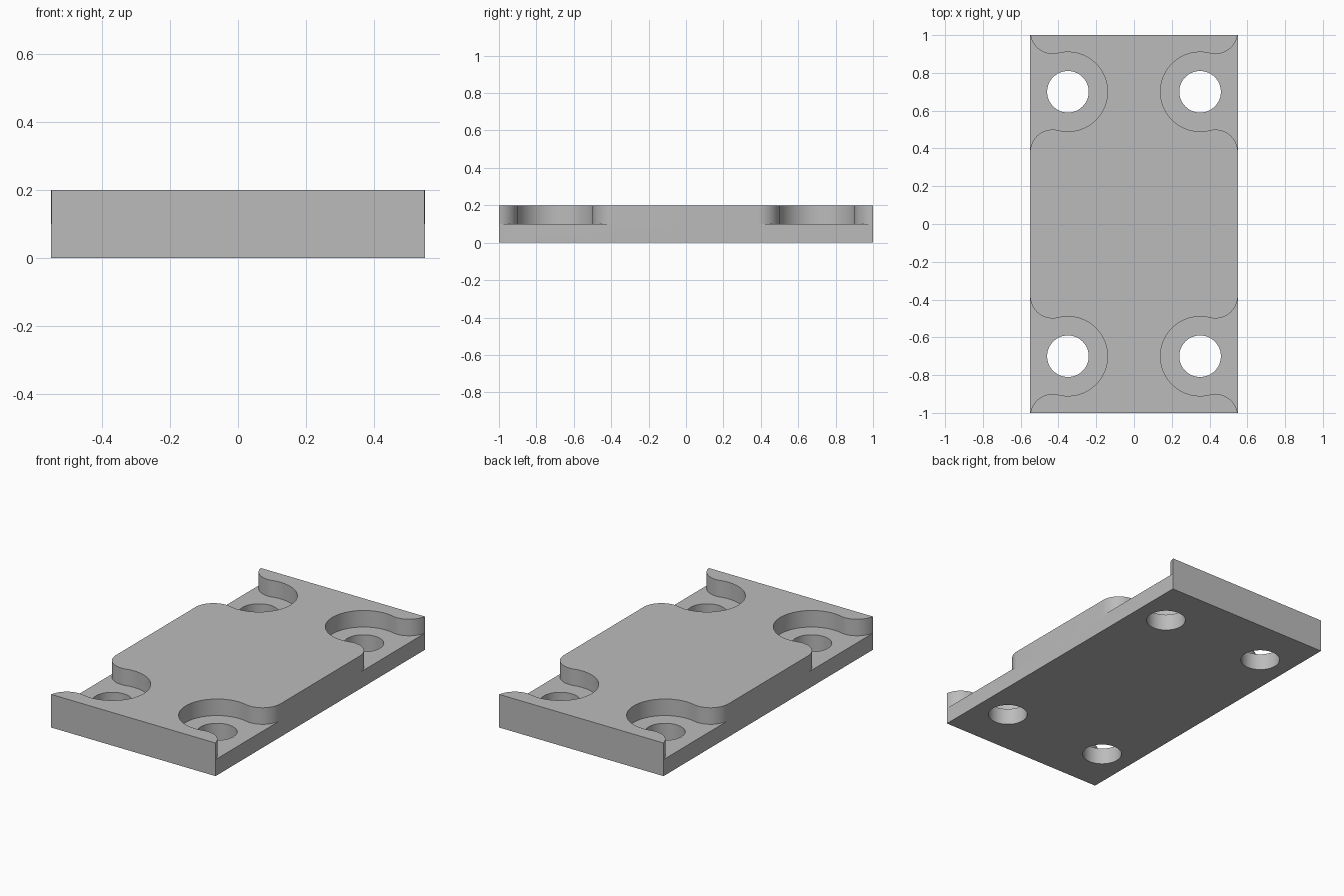
import bpy
import bmesh
from math import atan2, cos, sin, pi, tau

if "Cube" in bpy.data.objects:
    bpy.data.objects.remove(bpy.data.objects["Cube"], do_unlink=True)

# Plate and pocket dimensions
HALF_X, HALF_Y, HEIGHT = 0.55, 1.0, 0.2
HOLE_X, HOLE_Y, HOLE_R = 0.35, 0.7, 0.11
POCKET_R, FILLET_R, POCKET_FLOOR = 0.21, 0.12, 0.1
FILLET_X, FILLET_Y = 0.08, 0.32   # fillet centre relative to the hole

grey = bpy.data.materials.new("plain grey")
grey.use_nodes = True
colour = (0.5, 0.5, 0.5, 1)
grey.diffuse_color = colour
grey.node_tree.nodes["Principled BSDF"].inputs["Base Color"].default_value = colour


def arc(cx, cy, r, start, end, steps):
    angles = [start + (end - start) * i / steps for i in range(steps + 1)]
    return [(cx + r * cos(a), cy + r * sin(a)) for a in angles]


def prisms(name, outlines, bottom, top):
    """Extrude each closed outline from bottom to top, all in one object."""
    bm = bmesh.new()
    for outline in outlines:
        face = bm.faces.new([bm.verts.new((x, y, bottom)) for x, y in outline])
        extruded = bmesh.ops.extrude_face_region(bm, geom=[face])["geom"]
        verts = [v for v in extruded if isinstance(v, bmesh.types.BMVert)]
        bmesh.ops.translate(bm, verts=verts, vec=(0, 0, top - bottom))
    bmesh.ops.recalc_face_normals(bm, faces=bm.faces)
    mesh = bpy.data.meshes.new(name)
    bm.to_mesh(mesh)
    bm.free()
    mesh.materials.append(grey)
    obj = bpy.data.objects.new(name, mesh)
    bpy.context.collection.objects.link(obj)
    return obj


def four_corners(outline):
    """Place an outline around each hole, mirrored to the four corners."""
    return [[(sx * (HOLE_X + x), sy * (HOLE_Y + y)) for x, y in outline]
            for sx in (-1, 1) for sy in (-1, 1)]


# Pocket outline: round seat flowing through fillets to the open side
touch = atan2(FILLET_Y, FILLET_X)
seat = arc(0, 0, POCKET_R, touch, tau - touch, 64)
upper = arc(FILLET_X, FILLET_Y, FILLET_R, tau, touch + pi, 24)[:-1]
lower = [(x, -y) for x, y in reversed(upper)]
pocket = [(0.3, FILLET_Y)] + upper + seat + lower + [(0.3, -FILLET_Y)]
bore = arc(0, 0, HOLE_R, 0, tau, 64)[:-1]

plate = prisms("mounting_plate", [[(-HALF_X, -HALF_Y), (HALF_X, -HALF_Y),
                                   (HALF_X, HALF_Y), (-HALF_X, HALF_Y)]], 0, HEIGHT)
cutters = [prisms("pocket_cutter", four_corners(pocket), POCKET_FLOOR, HEIGHT + 0.1),
           prisms("bolt_hole_cutter", four_corners(bore), -0.1, HEIGHT + 0.1)]

# Cut the pockets and bolt holes, then drop the cutters
bpy.ops.object.select_all(action="DESELECT")
bpy.context.view_layer.objects.active = plate
plate.select_set(True)
for cutter in cutters:
    cutter.hide_render = True
    mod = plate.modifiers.new(cutter.name, "BOOLEAN")
    mod.operation = "DIFFERENCE"
    mod.solver = "EXACT"
    mod.object = cutter
    bpy.ops.object.modifier_apply(modifier=mod.name)
    bpy.data.objects.remove(cutter, do_unlink=True)

bpy.ops.object.shade_smooth_by_angle(angle=pi / 6)
